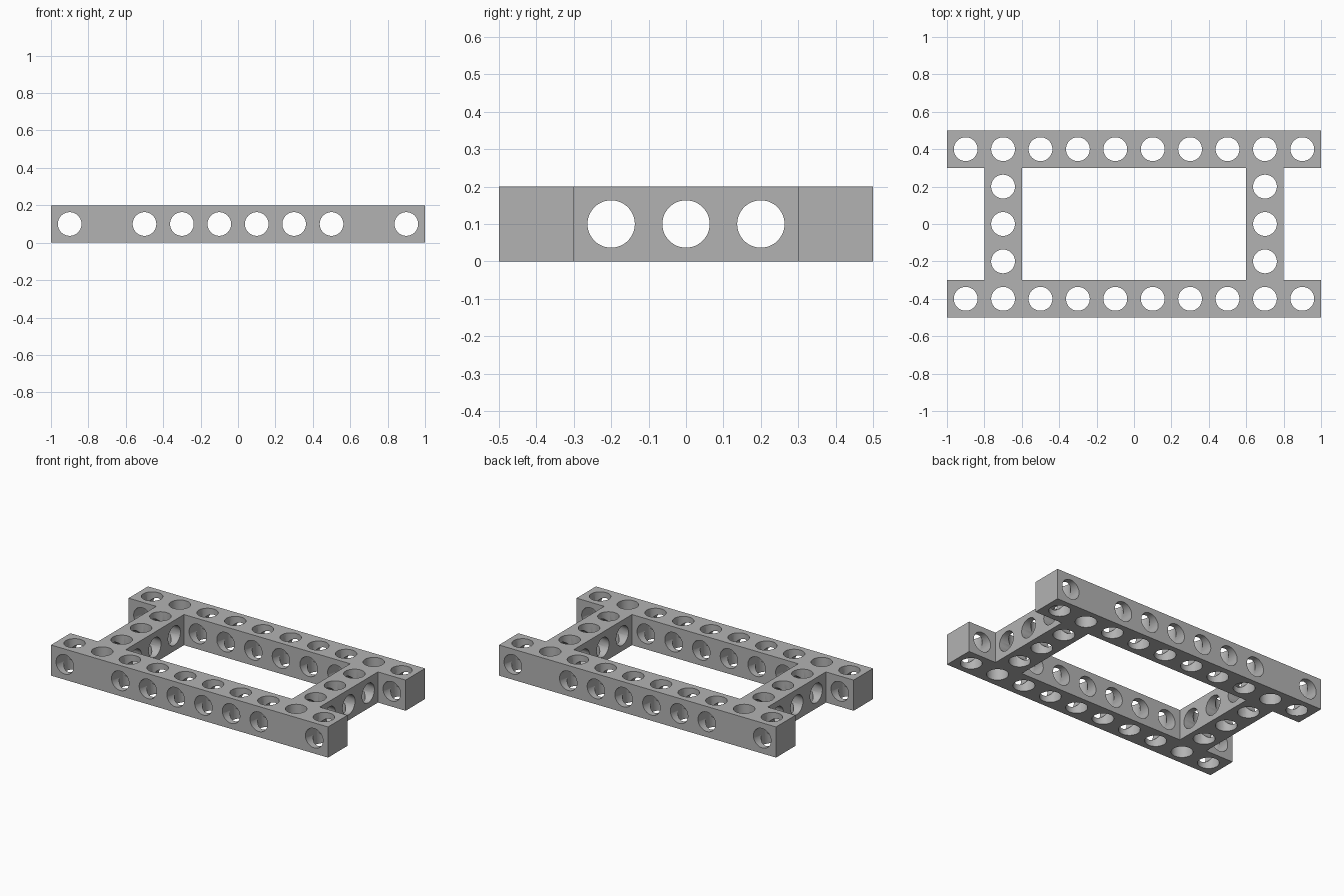
import bpy
import bmesh
from math import pi
from mathutils import Matrix, Vector

cube = bpy.data.objects.get("Cube")
if cube:
    bpy.data.objects.remove(cube, do_unlink=True)

PITCH = 0.2      # beam thickness and hole spacing
MID = PITCH / 2  # height of the hole centres

grey = bpy.data.materials.new("matte grey")
grey.use_nodes = True
colour = (0.45, 0.45, 0.45, 1)
grey.diffuse_color = colour
grey.node_tree.nodes["Principled BSDF"].inputs["Base Color"].default_value = colour


def make_object(name, bm):
    mesh = bpy.data.meshes.new(name)
    bm.to_mesh(mesh)
    bm.free()
    mesh.materials.append(grey)
    obj = bpy.data.objects.new(name, mesh)
    bpy.context.collection.objects.link(obj)
    return obj


def boxes(name, items):
    bm = bmesh.new()
    for centre, size in items:
        bmesh.ops.create_cube(bm, size=1, matrix=Matrix.Translation(centre) @ Matrix.Diagonal((*size, 1)))
    return make_object(name, bm)


def drills(name, centres, axis, radius):
    turn = Vector((0, 0, 1)).rotation_difference(Vector(axis)).to_matrix().to_4x4()
    bm = bmesh.new()
    for centre in centres:
        bmesh.ops.create_cone(bm, cap_ends=True, segments=48, radius1=radius, radius2=radius,
                              depth=2.4, matrix=Matrix.Translation(centre) @ turn)
    return make_object(name, bm)


def cut(target, cutter):
    cutter.hide_render = True
    mod = target.modifiers.new(cutter.name, "BOOLEAN")
    mod.operation = "DIFFERENCE"
    mod.solver = "EXACT"
    mod.object = cutter
    bpy.context.view_layer.objects.active = target
    bpy.ops.object.modifier_apply(modifier=mod.name)
    bpy.data.objects.remove(cutter, do_unlink=True)


# Slab, opened in the middle and notched at both ends to leave rails and crossbars
frame = boxes("beam_frame", [((0, 0, MID), (2, 1, PITCH))])
cut(frame, boxes("openings", [
    ((0, 0, MID), (1.2, 0.6, 1)),
    ((1, 0, MID), (0.4, 0.6, 1)),
    ((-1, 0, MID), (0.4, 0.6, 1)),
]))

# Vertical holes along the rails and crossbars
rail_x = [-0.9 + PITCH * i for i in range(10)]
bar_y = [-PITCH, 0, PITCH]
vertical = [(x, y, MID) for x in rail_x for y in (-0.4, 0.4)]
vertical += [(x, y, MID) for x in (-0.7, 0.7) for y in bar_y]
cut(frame, drills("vertical_holes", vertical, (0, 0, 1), 0.0637))

# Sideways holes, skipping the joints between rails and crossbars
side = [(x, 0, MID) for x in rail_x if abs(abs(x) - 0.7) > 0.05]
cut(frame, drills("rail_side_holes", side, (0, 1, 0), 0.0633))
cut(frame, drills("crossbar_side_holes", [(0, y, MID) for y in bar_y], (1, 0, 0), 0.0633))

# Smooth bores with crisp rims
bpy.ops.object.select_all(action="DESELECT")
frame.select_set(True)
bpy.context.view_layer.objects.active = frame
bpy.ops.object.shade_smooth_by_angle(angle=pi / 6)
